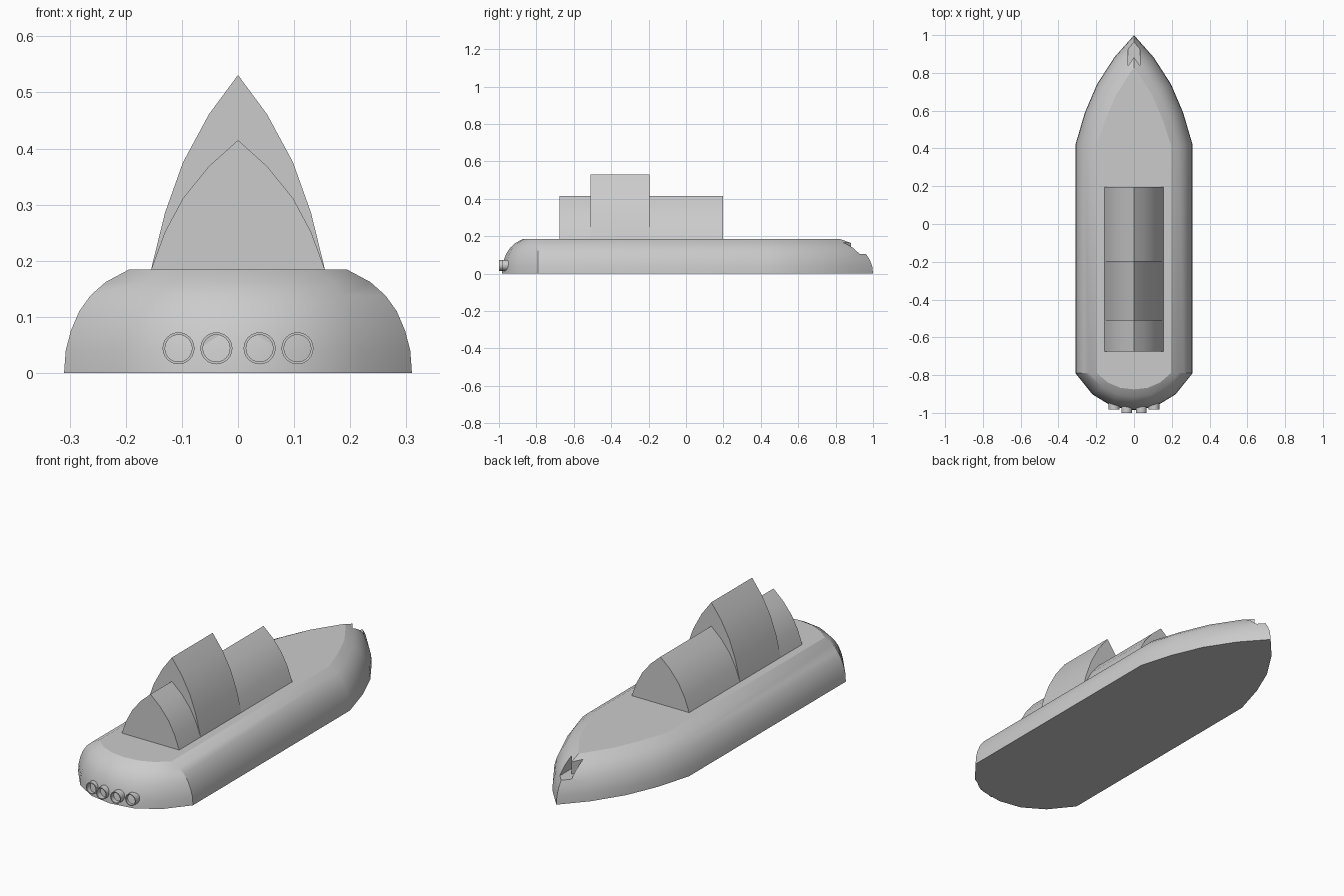
import bpy, bmesh, math
from mathutils import Vector

if "Cube" in bpy.data.objects:
    bpy.data.objects.remove(bpy.data.objects["Cube"])

# shared pointed-arch curve: (half-width fraction, rise fraction)
ARCH = [(1, 0), (.84, .292), (.632, .552), (.335, .798), (0, 1)]
W, DECK, INSET = .31, .184, .115


def add(name, verts, faces, angle=25):
    me = bpy.data.meshes.new(name)
    me.from_pydata(verts, [], faces)
    bm = bmesh.new()
    bm.from_mesh(me)
    bmesh.ops.recalc_face_normals(bm, faces=bm.faces)
    bm.to_mesh(me)
    bm.free()
    ob = bpy.data.objects.new(name, me)
    bpy.context.collection.objects.link(ob)
    smooth(ob, angle)
    return ob


def smooth(ob, angle):
    bpy.ops.object.select_all(action='DESELECT')
    ob.select_set(True)
    bpy.context.view_layer.objects.active = ob
    bpy.ops.object.shade_smooth_by_angle(angle=math.radians(angle))


def loft(name, rings, angle=25):
    n = len(rings[0])
    faces = [tuple(range(n)), tuple(range((len(rings) - 1) * n, len(rings) * n))]
    for r in range(len(rings) - 1):
        for i in range(n):
            j = (i + 1) % n
            faces.append((r * n + i, r * n + j, (r + 1) * n + j, (r + 1) * n + i))
    return add(name, [v for ring in rings for v in ring], faces, angle)


# hull outline, inset by d at height z
bow = [Vector((W * x, .42 + .58 * y)) for x, y in ARCH]
stern = [(0, .195), (.115, .176), (.22, .112), (.31, 0)]


def hull_ring(d, z):
    side = []
    for x, depth in stern:
        side.append((x * (1 - d / W), -.79 - depth * (1 - d / .205)))
    side.append((W - d, .42))
    for i in range(1, 5):
        a = (bow[i] - bow[i - 1]).normalized()
        nxt = bow[i + 1] if i < 4 else Vector((-bow[3].x, bow[3].y))
        b = (nxt - bow[i]).normalized()
        na, nb = Vector((a.y, -a.x)), Vector((b.y, -b.x))
        p = bow[i] - (na + nb) * d / (1 + na.dot(nb))
        side.append((p.x, p.y))
    side[-1] = (0, side[-1][1])
    left = [(-x, y) for x, y in side[-2:0:-1]]
    return [(x, y, z) for x, y in side + left]


profile = [(0, 0), (.003, .04), (.012, .075), (.027, .11),
           (.047, .138), (.074, .162), (INSET, DECK)]
hull = loft("hull", [hull_ring(d, z) for d, z in profile])

# chevron recess cut into the bow
chevron = [(0, .97), (.032, .925), (.032, .836), (0, .883), (-.032, .836), (-.032, .925)]
cutter = loft("bow_cutter", [[(x, y, z) for x, y in chevron] for z in (.105, .3)])
cutter.hide_render = True
mod = hull.modifiers.new("recess", 'BOOLEAN')
mod.operation, mod.solver, mod.object = 'DIFFERENCE', 'EXACT', cutter
bpy.context.view_layer.objects.active = hull
bpy.ops.object.modifier_apply(modifier=mod.name)
bpy.data.objects.remove(cutter)
smooth(hull, 25)


# pointed-arch cabins
def cabin(name, y0, y1, rise):
    half = ARCH + [(-x, z) for x, z in ARCH[-2::-1]]
    loft(name, [[(.155 * x, y, DECK + rise * z) for x, z in half] for y in (y0, y1)])


cabin("lower_cabin", -.675, .197, .231)
cabin("upper_cabin", -.51, -.195, .347)


# hollow exhaust pipes at the stern
def pipe(name, x, y):
    def circle(r, yy):
        return [(x + r * math.cos(t * math.tau / 24), yy, .044 + r * math.sin(t * math.tau / 24))
                for t in range(24)]
    loft(name, [circle(.0285, -.93), circle(.0285, y), circle(.024, y), circle(.024, y + .03)])


for side, s in (("left", -1), ("right", 1)):
    pipe(side + "_inner_exhaust", s * .0385, -1)
    pipe(side + "_outer_exhaust", s * .106, -.981)
